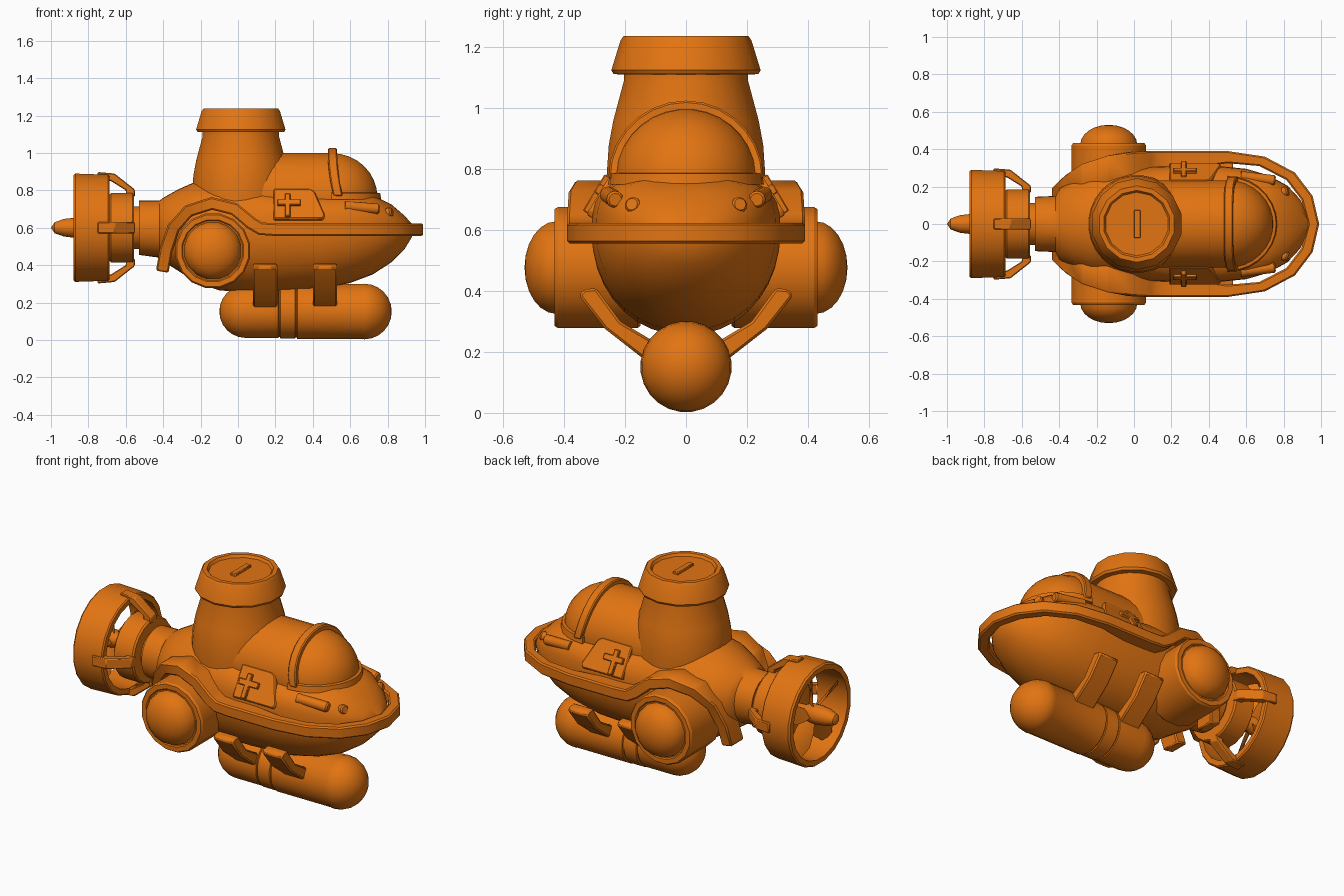
import bpy, bmesh, math
from mathutils import Vector

if "Cube" in bpy.data.objects:
    bpy.data.objects.remove(bpy.data.objects["Cube"])

orange = bpy.data.materials.new("orange_paint")
orange.diffuse_color = (0.76, 0.175, 0.006, 1)
orange.use_nodes = True
orange.node_tree.nodes["Principled BSDF"].inputs["Base Color"].default_value = orange.diffuse_color


def loft(name, rings, wrap=False, bevel=0.0, angle=32):
    """Skin a list of equal point rings; cap the ends unless it wraps round."""
    bm = bmesh.new()
    vs = [[bm.verts.new(p) for p in r] for r in rings]
    n, m = len(vs), len(vs[0])
    for i in range(n if wrap else n - 1):
        a, b = vs[i], vs[(i + 1) % n]
        for j in range(m):
            k = (j + 1) % m
            bm.faces.new((a[j], a[k], b[k], b[j]))
    if not wrap:
        bm.faces.new(vs[0])
        bm.faces.new(vs[-1])
    bmesh.ops.remove_doubles(bm, verts=bm.verts, dist=1e-5)
    bmesh.ops.recalc_face_normals(bm, faces=bm.faces)
    me = bpy.data.meshes.new(name)
    bm.to_mesh(me)
    bm.free()
    me.materials.append(orange)
    for p in me.polygons:
        p.use_smooth = True
    me.set_sharp_from_angle(angle=math.radians(angle))
    ob = bpy.data.objects.new(name, me)
    bpy.context.collection.objects.link(ob)
    if bevel:
        mod = ob.modifiers.new("bevel", 'BEVEL')
        mod.width, mod.segments, mod.limit_method = bevel, 1, 'ANGLE'
    return ob


def lathe(name, profile, axis, c, segs=24, wrap=False, angle=32):
    """Revolve (radius, distance) pairs about an axis through c."""
    rings = []
    for r, h in profile:
        ring = []
        for i in range(segs):
            t = 2 * math.pi * (i + 0.5) / segs
            u, v = r * math.cos(t), r * math.sin(t)
            p = {'x': (h, u, v), 'y': (u, h, v), 'z': (u, v, h)}[axis]
            ring.append(Vector(c) + Vector(p))
        rings.append(ring)
    return loft(name, rings, wrap, angle=angle)


def dome(r, h0, depth, steps=6):
    """Quarter-ellipse profile from the rim at h0 to the tip."""
    return [(r * math.cos(a), h0 + depth * math.sin(a))
            for a in (math.pi / 2 * i / steps for i in range(steps + 1))]


def prism(name, pts, f, lo, hi, bevel=0.0):
    """Extrude a 2D outline through f(a, b, depth)."""
    return loft(name, [[f(a, b, d) for a, b in pts] for d in (lo, hi)], bevel=bevel)


# Hull: (x, half width, height above, depth below, upper squareness)
sections = [(-.53, .145, .145, .145, 2), (-.42, .15, .145, .16, 2), (-.40, .19, .16, .18, 2),
            (-.32, .235, .205, .23, 2), (-.23, .275, .245, .29, 2), (-.1, .295, .27, .335, 2),
            (.05, .305, .25, .345, 2.3), (.2, .31, .2, .345, 2.8), (.45, .31, .185, .33, 3),
            (.6, .295, .185, .295, 3), (.72, .26, .175, .25, 2.8), (.82, .205, .125, .185, 2.4),
            (.89, .13, .065, .115, 2), (.93, .05, .02, .05, 2)]


def hull_ring(x, w, up, down, n):
    ring = []
    for i in range(36):
        t = 2 * math.pi * i / 36
        c, s = math.cos(t), math.sin(t)
        e = 2 / n if s > 0 else 2 / 2.1
        ring.append((x, math.copysign(abs(c) ** e, c) * w,
                     .6 + math.copysign(abs(s) ** e, s) * (up if s > 0 else down)))
    return ring


loft("hull", [hull_ring(*s) for s in sections], angle=40)

# Bumper rail that rises into fenders: (outer x, outer y, inner x, inner y, z)
rail = [(.955, .15, .895, .13, .59), (.86, .275, .815, .235, .59), (.70, .36, .67, .31, .59),
        (.5, .39, .5, .325, .59), (.2, .39, .2, .28, .59), (.12, .39, .12, .27, .595),
        (.07, .39, .07, .25, .625), (-.02, .385, -.02, .22, .70), (-.14, .365, -.14, .2, .73),
        (-.265, .32, -.265, .17, .69), (-.345, .26, -.345, .13, .60),
        (-.385, .22, -.385, .1, .48), (-.405, .2, -.405, .08, .365)]
half = []
for i, (xo, yo, xi, yi, z) in enumerate(rail):
    a, b = rail[max(i - 1, 0)], rail[min(i + 1, len(rail) - 1)]
    d = Vector((a[0] - b[0], a[4] - b[4])).normalized()
    nx, nz = -d.y * .034, d.x * .034
    half.append([(xo + nx, yo, z + nz), (xo - nx, yo, z - nz),
                 (xi - nx, yi, z - nz), (xi + nx, yi, z + nz)])
nose = [(.99, 0, .624), (.99, 0, .556), (.93, 0, .556), (.93, 0, .624)]
mirrored = [[(x, -y, z) for x, y, z in r] for r in reversed(half)]
loft("bumper_rail", mirrored + [nose] + half, bevel=.008)

# Conning tower and its hatch cap
lathe("tower", [(.25, .55), (.262, .78), (.255, .88), (.24, .96), (.205, 1.09), (.205, 1.12)],
      'z', (.015, 0, 0), 28)
lathe("tower_cap", [(.19, 1.11), (.238, 1.112), (.245, 1.125), (.215, 1.222), (.205, 1.237),
                    (.18, 1.237), (.17, 1.222), (0, 1.222)], 'z', (.015, 0, 0), 14, angle=30)
prism("cap_handle", [(.0, -.075), (.035, -.075), (.035, .075), (.0, .075)],
      lambda a, b, d: (a, b, d), 1.21, 1.236, bevel=.004)

# Canopy: half-round body ending in a dome
lathe("canopy", [(.235, .05), (.235, .3)] + dome(.235, .5, .245, 8), 'x', (0, 0, .765), 32)
arch, flange = [], []
for i in range(15):
    t = math.pi * i / 14
    c, s = math.cos(t), math.sin(t)
    lean = .03 * (1 - s) ** 2
    arch.append([(x + lean, r * c, .77 + r * s)
                 for x, r in ((.48, .22), (.53, .22), (.53, .255), (.48, .255))])
    flange.append([(.5 + r * s * 1.04, r * c, z)
                   for r, z in ((.22, .75), (.256, .75), (.25, .785), (.22, .79))])
loft("canopy_arch", arch, bevel=.006)
loft("canopy_flange", flange)

# Ballast tank with raised bands
lathe("ballast_tank", [(r, -.1 + .14 - h) for r, h in reversed(dome(.142, 0, .14))]
      + [(.142, .215), (.136, .218), (.136, .224), (.145, .227), (.145, .305), (.139, .308),
         (.139, .314), (.148, .317), (.148, .67)] + dome(.15, .675, .147),
      'x', (0, 0, .152), 24)

for s, side in ((1, "left"), (-1, "right")):
    # Side thruster pods
    lathe(side + "_pod", [(.195, s * .15), (.203, s * .16), (.203, s * .42), (.195, s * .432),
                          (.168, s * .432), (.162, s * .425)]
          + [(r, s * h) for r, h in dome(.155, .425, .105)], 'y', (-.135, 0, .477), 16)

    # Bent brackets holding the tank
    for x, end in ((.08, "rear"), (.40, "front")):
        prism(side + "_" + end + "_bracket",
              [(.295, .41), (.335, .405), (.352, .385), (.265, .275), (.13, .17),
               (.09, .225), (.215, .3)],
              lambda a, b, d: (d, s * a, b), x, x + .13, bevel=.008)

    # Sloping side hatches with a cross handle
    def slope(x, z, d):
        return (x, s * (.31 - (z - .64) * .6 + d * .857), z + d * .515)

    prism(side + "_hatch", [(.19, .64), (.455, .64), (.465, .66), (.41, .785), (.385, .80),
                            (.19, .80)], slope, -.06, .02, bevel=.006)
    for part, x0, x1, z0, z1 in (("bar", .21, .335, .705, .735), ("post", .25, .28, .645, .765)):
        prism(side + "_hatch_" + part, [(x0, z0), (x1, z0), (x1, z1), (x0, z1)],
              slope, .01, .037, bevel=.004)

    # Deck lamps: a long tube and a short knob on each side
    def tube(name, p, q, r):
        p, q = Vector((p[0], s * p[1], p[2])), Vector((q[0], s * q[1], q[2]))
        d = (q - p).normalized()
        u = d.cross(Vector((0, 0, 1))).normalized()
        v = d.cross(u)
        ang = [2 * math.pi * i / 12 for i in range(12)]
        rings = [[o + (u * math.cos(t) + v * math.sin(t)) * k for t in ang]
                 for o, k in ((p, r), (q - d * .008, r), (q, r * .75))]
        loft(name, rings)

    tube(side + "_lamp", (.57, .255, .715), (.755, .232, .70), .028)
    tube(side + "_knob", (.74, .15, .665), (.825, .178, .685), .026)

# Propeller hub, shroud and brackets
prop = (0, 0, .6)
lathe("propeller_hub", [(.11, -.70), (.175, -.69), (.187, -.68), (.187, -.565), (.18, -.555),
                        (.115, -.555), (.115, -.50)], 'x', prop, 20)
lathe("shroud", [(.285, -.88), (.293, -.87), (.287, -.695), (.28, -.688), (.25, -.688),
                 (.255, -.88)], 'x', prop, 20, wrap=True)
for i in range(4):
    ca, sa = ((1, 0), (0, 1), (-1, 0), (0, -1))[i]
    prism("shroud_strut_%d" % (i + 1),
          [(-.75, .298), (-.66, .29), (-.552, .205), (-.552, .165), (-.60, .165),
           (-.60, .2), (-.68, .25), (-.75, .25)],
          lambda x, r, d: (x, r * ca - d * sa, .6 + r * sa + d * ca), -.03, .03, bevel=.005)

# Spinner and twisted blades
lathe("spinner", [(.03, -.68), (.035, -.78), (.052, -.81), (.055, -.87), (.048, -.93),
                  (.03, -.98), (0, -1.0)], 'x', prop, 16)
for k in range(5):
    t = 2 * math.pi * k / 5 + .3
    radial, tang = Vector((0, math.cos(t), math.sin(t))), Vector((0, -math.sin(t), math.cos(t)))
    rings = []
    for r, chord, pitch in ((.03, .03, 1.0), (.1, .05, .8), (.18, .06, .6), (.245, .035, .45)):
        along = tang * math.cos(pitch) + Vector((1, 0, 0)) * math.sin(pitch)
        thick = tang * -math.sin(pitch) + Vector((1, 0, 0)) * math.cos(pitch)
        o = Vector((-.82, 0, .6)) + radial * r
        rings.append([o + along * chord, o + thick * .007, o - along * chord, o - thick * .007])
    loft("blade_%d" % (k + 1), rings)
